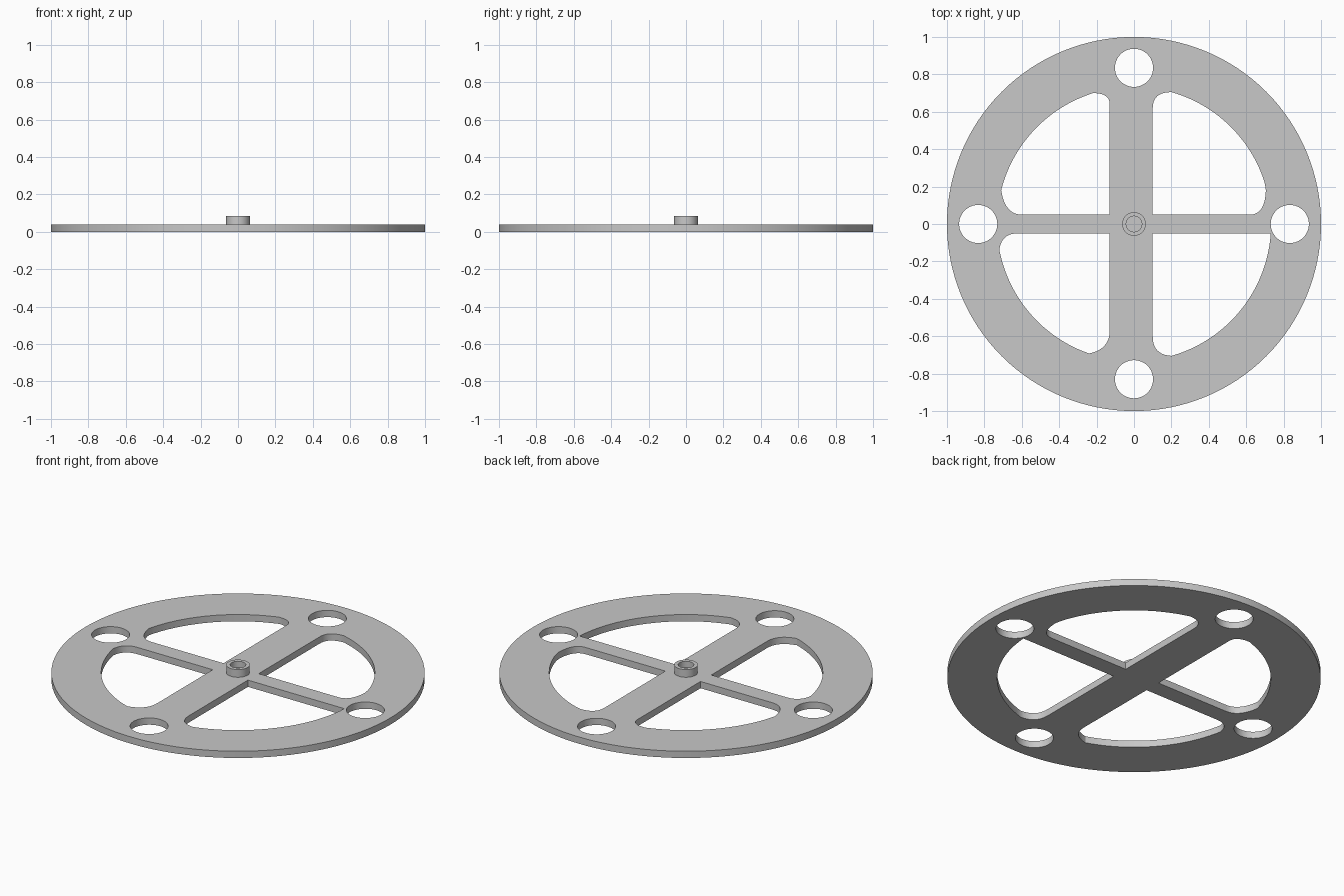
import bpy, bmesh, math
from mathutils import Vector

if "Cube" in bpy.data.objects:
    bpy.data.objects.remove(bpy.data.objects["Cube"])

grey = bpy.data.materials.new("plain grey")
grey.diffuse_color = (0.58, 0.58, 0.58, 1)
grey.use_nodes = True
grey.node_tree.nodes["Principled BSDF"].inputs["Base Color"].default_value = grey.diffuse_color


def finish(bm, name):
    bmesh.ops.recalc_face_normals(bm, faces=bm.faces)
    me = bpy.data.meshes.new(name)
    bm.to_mesh(me)
    bm.free()
    me.materials.append(grey)
    ob = bpy.data.objects.new(name, me)
    bpy.context.collection.objects.link(ob)
    bpy.ops.object.select_all(action='DESELECT')
    ob.select_set(True)
    bpy.context.view_layer.objects.active = ob
    bpy.ops.object.shade_smooth_by_angle(angle=math.radians(30))
    return ob


def circle(cx, cy, r, n):
    return [(cx + r * math.cos(2 * math.pi * i / n),
             cy + r * math.sin(2 * math.pi * i / n)) for i in range(n)]


def fillet(a, c, b, n=10):
    """Rounded corner from a to b, pulled towards c."""
    a, b, c = Vector(a), Vector(b), Vector(c)
    return [tuple(a * (1 - t) ** 2 + c * 2 * t * (1 - t) + b * t * t)
            for t in (i / n for i in range(n + 1))]


def rim_arc(a, b, n=24):
    """Arc about the wheel centre between two points, ends left out."""
    a, b = Vector(a), Vector(b)
    a0, a1 = math.atan2(a.y, a.x), math.atan2(b.y, b.x)
    pts = []
    for i in range(1, n):
        t = i / n
        ang = a0 + (a1 - a0) * t
        r = min(0.733, a.length + 0.1 * t, b.length + 0.1 * (1 - t))
        pts.append((r * math.cos(ang), r * math.sin(ang)))
    return pts


def window(corner, upright, level):
    """Quadrant opening: sharp hub corner, fillet at each spoke end, rim arc."""
    return [corner] + upright + rim_arc(upright[-1], level[0]) + level


L, R, H = -0.13, 0.10, 0.05
windows = [
    window((R, H), fillet((R, 0.62), (R, 0.705), (0.20, 0.705)),
           fillet((0.705, 0.18), (0.70, H), (0.62, H))),
    window((L, H), fillet((L, 0.64), (L, 0.70), (-0.22, 0.70)),
           fillet((-0.71, 0.18), (-0.69, H), (-0.60, H))),
    window((L, -H), fillet((L, -0.57), (L, -0.67), (-0.24, -0.692)),
           fillet((-0.72, -0.14), (-0.71, -H), (-0.62, -H))),
    window((R, -H), fillet((R, -0.60), (R, -0.70), (0.20, -0.705)),
           [(0.731, -H)]),
]
holes = [circle(x, y, 0.102, 48)
         for x, y in ((0.833, 0), (-0.833, 0), (0, 0.835), (0, -0.83))]

# Wheel plate: outline with openings, filled and thickened
bm = bmesh.new()
for loop in [circle(0, 0, 1, 128)] + windows + holes:
    vs = [bm.verts.new((x, y, 0)) for x, y in loop]
    for i, v in enumerate(vs):
        bm.edges.new((v, vs[(i + 1) % len(vs)]))
bmesh.ops.triangle_fill(bm, use_beauty=True, edges=bm.edges[:], normal=(0, 0, 1))
out = bmesh.ops.extrude_face_region(bm, geom=bm.faces[:])
bmesh.ops.translate(bm, vec=(0, 0, 0.04),
                    verts=[g for g in out["geom"] if isinstance(g, bmesh.types.BMVert)])
finish(bm, "wheel_plate")

# Hub: lathed collar with a stepped blind bore
profile = [(0.063, 0.038), (0.063, 0.086), (0.042, 0.086),
           (0.042, 0.05), (0.022, 0.05), (0.022, 0.042)]
bm = bmesh.new()
rings = [[bm.verts.new((x, y, z)) for x, y in circle(0, 0, r, 48)] for r, z in profile]
for a, b in zip(rings, rings[1:]):
    for i in range(48):
        j = (i + 1) % 48
        bm.faces.new((a[i], a[j], b[j], b[i]))
bm.faces.new(rings[-1])
bm.faces.new(rings[0])
finish(bm, "hub")
